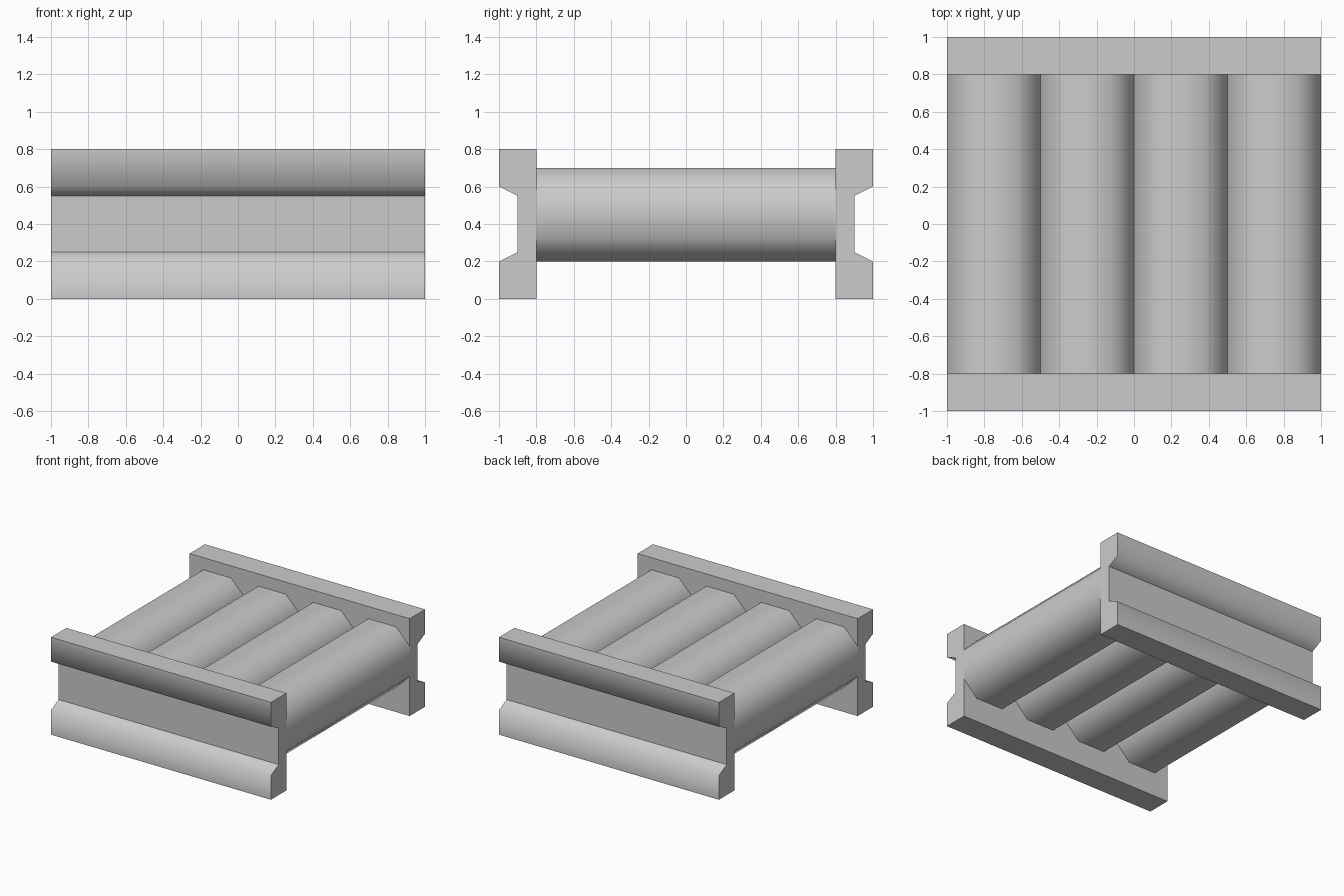
import bpy, bmesh
from mathutils import Vector

if "Cube" in bpy.data.objects:
    bpy.data.objects.remove(bpy.data.objects["Cube"])


def prism(name, profile, direction, soft):
    """Extrude a closed profile; profile points listed in soft get smooth long edges."""
    bm = bmesh.new()
    d = Vector(direction)
    a = [bm.verts.new(Vector(p) - d) for p in profile]
    b = [bm.verts.new(Vector(p) + d) for p in profile]
    n = len(profile)
    bm.faces.new(a)
    bm.faces.new(b)
    for i in range(n):
        j = (i + 1) % n
        bm.faces.new((a[i], a[j], b[j], b[i])).smooth = True
    for e in bm.edges:
        e.smooth = False
    for i in soft:
        bm.edges.get((a[i], b[i])).smooth = True
    bmesh.ops.recalc_face_normals(bm, faces=bm.faces)
    mesh = bpy.data.meshes.new(name)
    bm.to_mesh(mesh)
    bm.free()
    ob = bpy.data.objects.new(name, mesh)
    bpy.context.collection.objects.link(ob)
    return ob


# Channel-shaped side rails, front and back
rail = [(0.8, 0), (1, 0), (1, 0.2), (0.9, 0.25), (0.9, 0.55), (1, 0.6), (1, 0.8), (0.8, 0.8)]
for name, side in (("front_rail", -1), ("back_rail", 1)):
    prism(name, [(0, side * y, z) for y, z in rail], (1, 0, 0), soft=(2, 5))

# Four touching eight-sided rollers with smooth shading
h, c = 0.25, 0.125
octagon = [(-h, -c), (-c, -h), (c, -h), (h, -c), (h, c), (c, h), (-c, h), (-h, c)]
for k in range(4):
    cx = -0.75 + 0.5 * k
    prism(f"roller_{k + 1}", [(cx + x, 0, 0.45 + z) for x, z in octagon], (0, 0.8, 0), soft=range(8))
